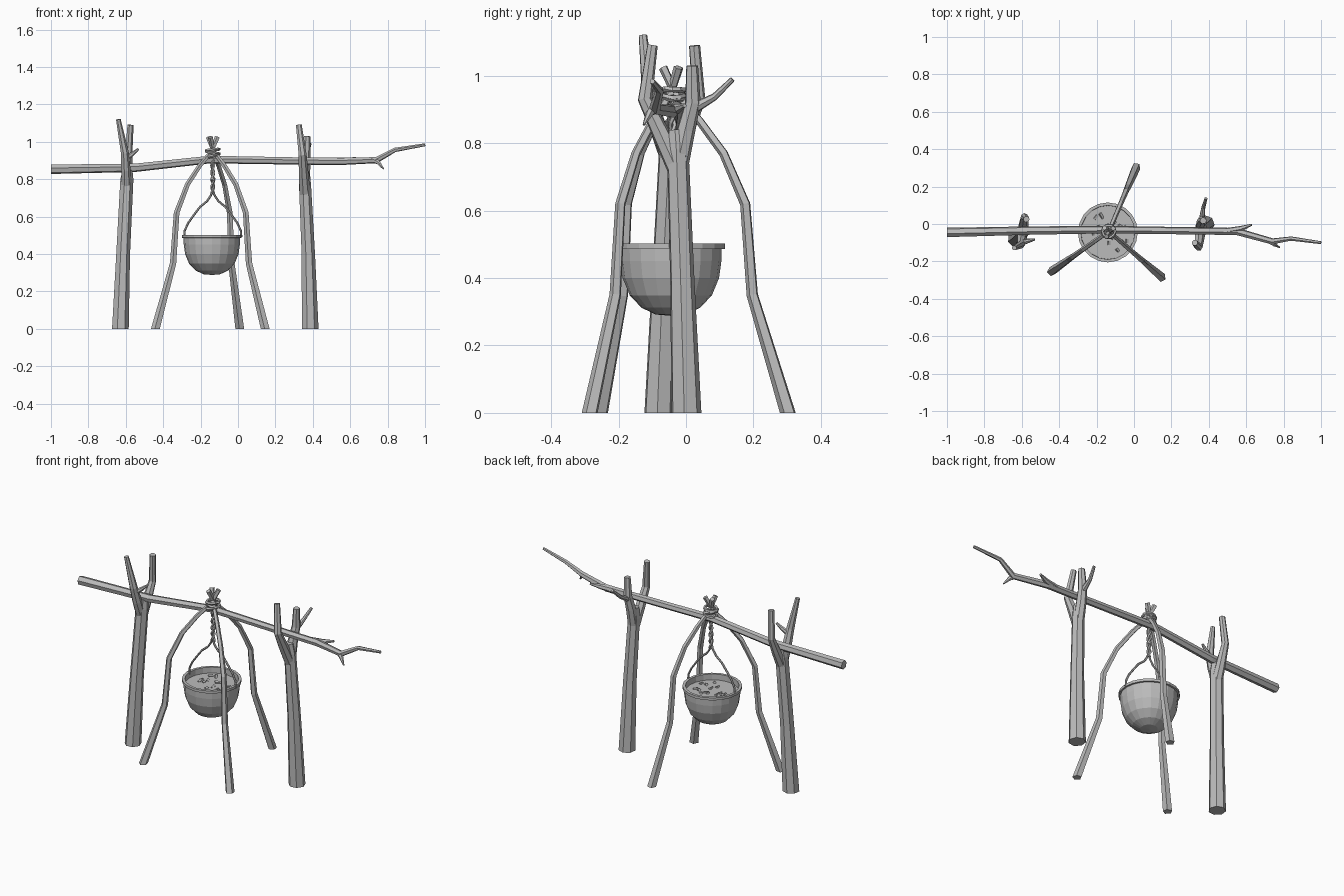
import bpy, bmesh, math, random
from mathutils import Vector, Matrix

random.seed(4)
if "Cube" in bpy.data.objects:
    bpy.data.objects.remove(bpy.data.objects["Cube"])

grey = bpy.data.materials.new("plain_grey")
grey.use_nodes = True
GREY = (0.5, 0.5, 0.5, 1)
grey.diffuse_color = GREY
grey.node_tree.nodes["Principled BSDF"].inputs["Base Color"].default_value = GREY


def finish(bm, name):
    bmesh.ops.recalc_face_normals(bm, faces=bm.faces)
    mesh = bpy.data.meshes.new(name)
    bm.to_mesh(mesh)
    bm.free()
    mesh.materials.append(grey)
    ob = bpy.data.objects.new(name, mesh)
    bpy.context.collection.objects.link(ob)
    return ob


def add_tube(bm, path, sides, closed=False):
    """Tapered tube through (x, y, z, radius) points; cut level at the ground."""
    pts = [Vector(p[:3]) for p in path]
    n = len(pts)
    rings, side = [], None
    for i, p in enumerate(pts):
        a = pts[i - 1] if closed or i else pts[0]
        b = pts[(i + 1) % n] if closed or i < n - 1 else pts[i]
        t = (b - a).normalized()
        if p.z == 0:
            t = Vector((0, 0, 1))
        if side is None:
            side = t.orthogonal()
        side = (side - t * side.dot(t)).normalized()
        other = t.cross(side)
        rings.append([bm.verts.new(p + path[i][3] * (side * math.cos(k * math.tau / sides)
                      + other * math.sin(k * math.tau / sides))) for k in range(sides)])
    for i in range(n if closed else n - 1):
        r, s = rings[i], rings[(i + 1) % n]
        for k in range(sides):
            j = (k + 1) % sides
            bm.faces.new((r[k], r[j], s[j], s[k]))
    if not closed:
        bm.faces.new(rings[0])
        bm.faces.new(rings[-1])


def branches(name, paths, sides):
    bm = bmesh.new()
    for path in paths:
        add_tube(bm, path, sides)
    return finish(bm, name)


# Forked posts
branches("right_post", [
    [(-0.63, -0.08, 0, .046), (-0.615, -0.065, .4, .038), (-0.595, -0.045, .8, .036),
     (-0.59, -0.04, .85, .026)],
    [(-0.597, -0.045, .74, .03), (-0.59, 0, .84, .026), (-0.585, .038, .93, .02),
     (-0.575, .025, 1.09, .017)],
    [(-0.597, -0.045, .74, .028), (-0.6, -0.085, .85, .026), (-0.605, -0.11, .94, .022),
     (-0.64, -0.128, 1.12, .013)],
    [(-0.6, -0.1, .91, .016), (-0.565, -0.09, .935, .012), (-0.532, -0.083, .962, .006)],
], 7)
branches("left_post", [
    [(.385, 0, 0, .046), (.375, -0.012, .4, .037), (.357, -0.025, .78, .033),
     (.355, -0.03, .84, .024)],
    [(.358, -0.025, .72, .03), (.35, -0.075, .83, .027), (.345, -0.122, .93, .022),
     (.325, -0.1, 1.09, .016)],
    [(.358, -0.025, .72, .03), (.358, .0, .84, .028), (.365, .02, .92, .024),
     (.37, .018, 1.03, .018)],
    [(.362, .015, .9, .018), (.37, .085, .938, .011), (.385, .138, .99, .008)],
], 7)

# Crossbeam with twigs
branches("crossbeam", [
    [(-1, -0.045, .853, .026), (-0.55, -0.035, .861, .023), (-0.15, -0.03, .905, .021),
     (.35, -0.037, .897, .02), (.55, -0.04, .895, .02), (.74, -0.093, .902, .017),
     (.84, -0.078, .957, .012), (1, -0.1, .984, .008)],
    [(.5, -0.037, .898, .017), (.57, -0.025, .902, .015), (.63, -0.004, .912, .006)],
    [(.72, -0.088, .905, .015), (.75, -0.108, .89, .012), (.778, -0.125, .855, .004)],
], 6)

# Tripod of three bent legs around one centre
CX, CY = -0.135, -0.04
LEG = [(.373, 0, .025), (.258, .35, .018), (.235, .62, .016), (.165, .77, .014),
       (.085, .87, .013), (.01, .945, .012), (-0.03, 1.025, .014)]
for label, deg in (("back", 67), ("front_right", 215), ("front_left", 319)):
    a = math.radians(deg)
    branches(f"tripod_leg_{label}", [[(CX + r * math.cos(a), CY + r * math.sin(a), z, w)
                                      for r, z, w in LEG]], 5)

# Rope lashing at the tripod top
bm = bmesh.new()
for z, tilt in ((.925, .25), (.942, -0.2), (.957, .1)):
    add_tube(bm, [(CX + .034 * math.cos(k * math.tau / 10), CY + .034 * math.sin(k * math.tau / 10),
                   z + .034 * tilt * math.cos(k * math.tau / 10), .009) for k in range(10)], 5, True)
finish(bm, "rope_lashing")

# Twisted hanging rope with a knot
bm = bmesh.new()
for phase in (0, math.pi):
    add_tube(bm, [(CX + .007 * math.cos(phase + k * .9), CY + .007 * math.sin(phase + k * .9),
                   .72 + k * .011, .007) for k in range(20)], 5)
bmesh.ops.create_icosphere(bm, subdivisions=1, radius=.016,
                           matrix=Matrix.Translation((CX, CY, .8)))
finish(bm, "hanging_rope")

# Pot: hollow spun bowl with a banded rim
PX, PY = -0.14, -0.045
PROFILE = [(0, .288), (.045, .292), (.087, .312), (.122, .349), (.143, .4), (.15, .45),
           (.151, .486), (.16, .487), (.16, .502), (.144, .502), (.143, .455)]
bm = bmesh.new()
verts = [bm.verts.new((PX + r, PY, z)) for r, z in PROFILE]
edges = [bm.edges.new(pair) for pair in zip(verts, verts[1:])]
bmesh.ops.spin(bm, geom=verts + edges, cent=(PX, PY, 0), axis=(0, 0, 1),
               angle=math.tau, steps=20)
bmesh.ops.remove_doubles(bm, verts=bm.verts, dist=.0005)
finish(bm, "pot")

# Stew surface with floating chunks
bm = bmesh.new()
bmesh.ops.create_circle(bm, cap_ends=True, segments=20, radius=.147,
                        matrix=Matrix.Translation((PX, PY, .468)))
finish(bm, "stew")
bm = bmesh.new()
for _ in range(16):
    a, r = random.uniform(0, math.tau), .12 * math.sqrt(random.random())
    place = (Matrix.Translation((PX + r * math.cos(a), PY + r * math.sin(a), .468))
             @ Matrix.Rotation(random.uniform(0, 3), 4, (.3, .2, 1))
             @ Matrix.Diagonal((random.uniform(.015, .035), .013, .012, 1)))
    bmesh.ops.create_cube(bm, size=1, matrix=place)
finish(bm, "stew_chunks")

# Wire handle, mirrored about the pot centre
half = [(.153, .49), (.15, .525), (.132, .565), (.1, .61), (.068, .652), (.03, .683), (.012, .71),
        (.004, .728)]
branches("pot_handle", [[(CX + s * x, PY, z, .006) for x, z in half] for s in (-1, 1)], 6)
